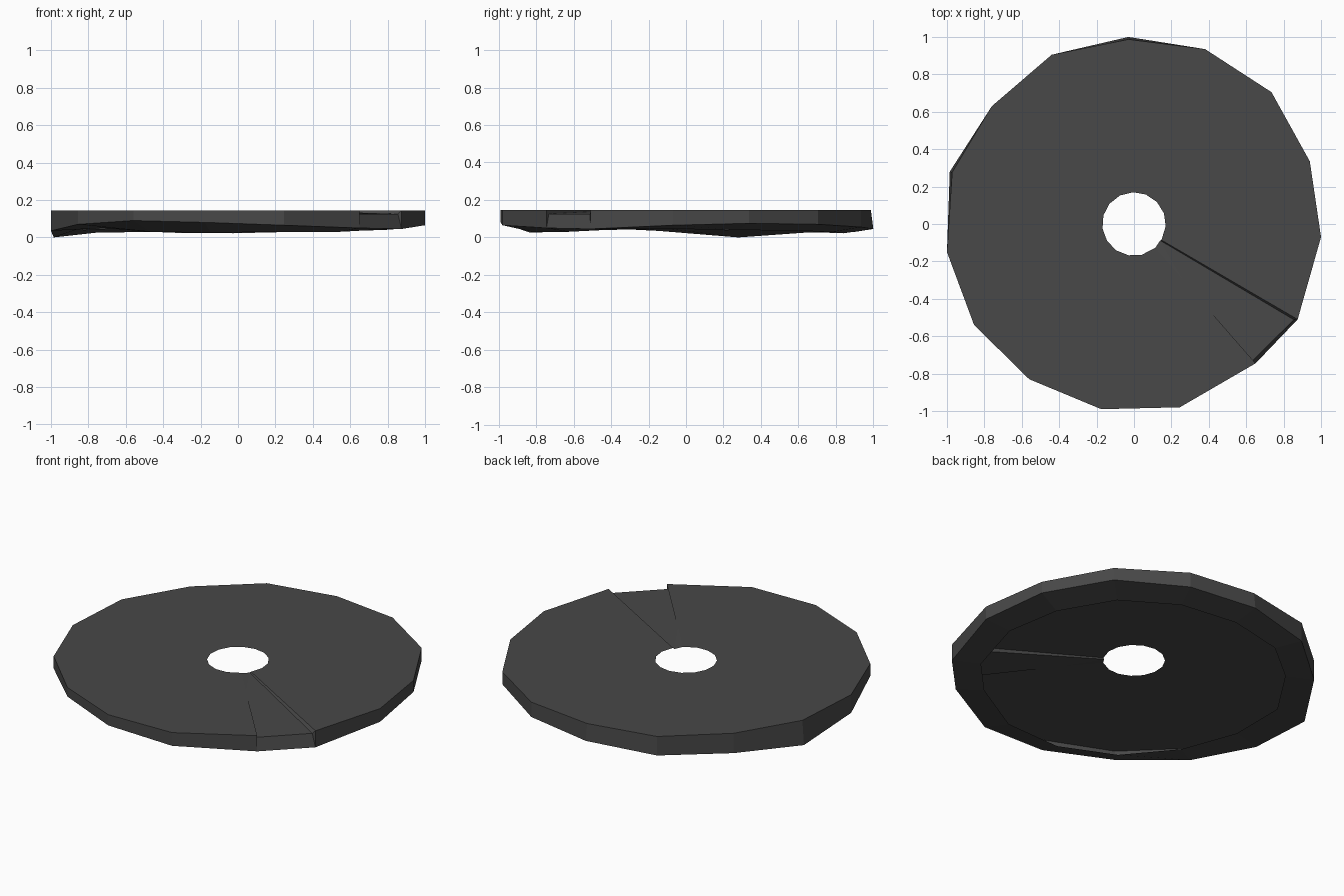
import bpy

if "Cube" in bpy.data.objects:
    bpy.data.objects.remove(bpy.data.objects["Cube"])

TOP = 0.145

# one flat dark grey
grey = bpy.data.materials.new("dark grey")
grey.diffuse_color = (0.065, 0.065, 0.065, 1)
grey.use_nodes = True
grey.node_tree.nodes["Principled BSDF"].inputs["Base Color"].default_value = grey.diffuse_color


def add_mesh(name, verts, faces):
    me = bpy.data.meshes.new(name)
    me.from_pydata(verts, [], faces)
    me.materials.append(grey)
    me.update()
    ob = bpy.data.objects.new(name, me)
    bpy.context.collection.objects.link(ob)
    return ob


def station(x, y, rim_z, lip_z, top_scale=1.0):
    """Cross-section of the thin shell: hole edge, top edge, rim foot, turned-in lip."""
    r = (x * x + y * y) ** 0.5
    h = 0.17 / r
    return [(x * h, y * h, TOP), (x * top_scale, y * top_scale, TOP),
            (x, y, rim_z), (x * 0.84, y * 0.84, lip_z)]


# rough rim corners, counter-clockwise from the step: x, y, rim foot height, lip height
corners = [
    (0.875, -0.51, 0.045, 0.04), (1.0, -0.07, 0.065, 0.045),
    (0.94, 0.335, 0.075, 0.04), (0.735, 0.705, 0.07, 0.035),
    (0.38, 0.935, 0.055, 0.03), (-0.03, 1.0, 0.045, 0.022),
    (-0.44, 0.905, 0.03, 0.025), (-0.76, 0.63, 0.025, 0.05),
    (-0.985, 0.28, 0.0, 0.04), (-1.0, -0.15, 0.035, 0.05),
    (-0.855, -0.54, 0.07, 0.05), (-0.56, -0.83, 0.09, 0.03),
    (-0.175, -0.99, 0.08, 0.025), (0.245, -0.98, 0.065, 0.03),
    (0.65, -0.745, 0.05, 0.03),
]

# main shell: top sheet, side wall and lip, open below
verts, faces = [], []
for k, c in enumerate(corners):
    verts += station(*c, top_scale=0.987 if k in (5, 8) else 1.0)
for k in range(len(corners) - 1):
    a, b = 4 * k, 4 * k + 4
    faces += [(a + i, a + i + 1, b + i + 1, b + i) for i in range(3)]
add_mesh("disc_shell", verts, faces)

# sunken wedge closing the ring, with its side wall and lip
first, last = station(*corners[0]), station(*corners[-1])
hole_a, mid, out_a = (0.112, -0.13, TOP - 0.001), (0.285, -0.335, TOP), (0.632, -0.732, 0.125)
hole_b, out_b = (0.14, -0.088, 0.139), (0.855, -0.512, 0.125)
add_mesh("sunken_wedge",
         [hole_a, mid, out_a, out_b, hole_b, last[2], first[2], last[3], first[3]],
         [(0, 1, 4), (1, 2, 3, 4), (2, 5, 6, 3), (5, 7, 8, 6)])

# small upright steps on both sides of the wedge
add_mesh("wedge_steps",
         [mid, last[1], out_a, last[2], first[0], first[1], out_b, hole_b, first[2]],
         [(0, 2, 1), (1, 2, 3), (4, 7, 6, 5), (5, 6, 8)])
